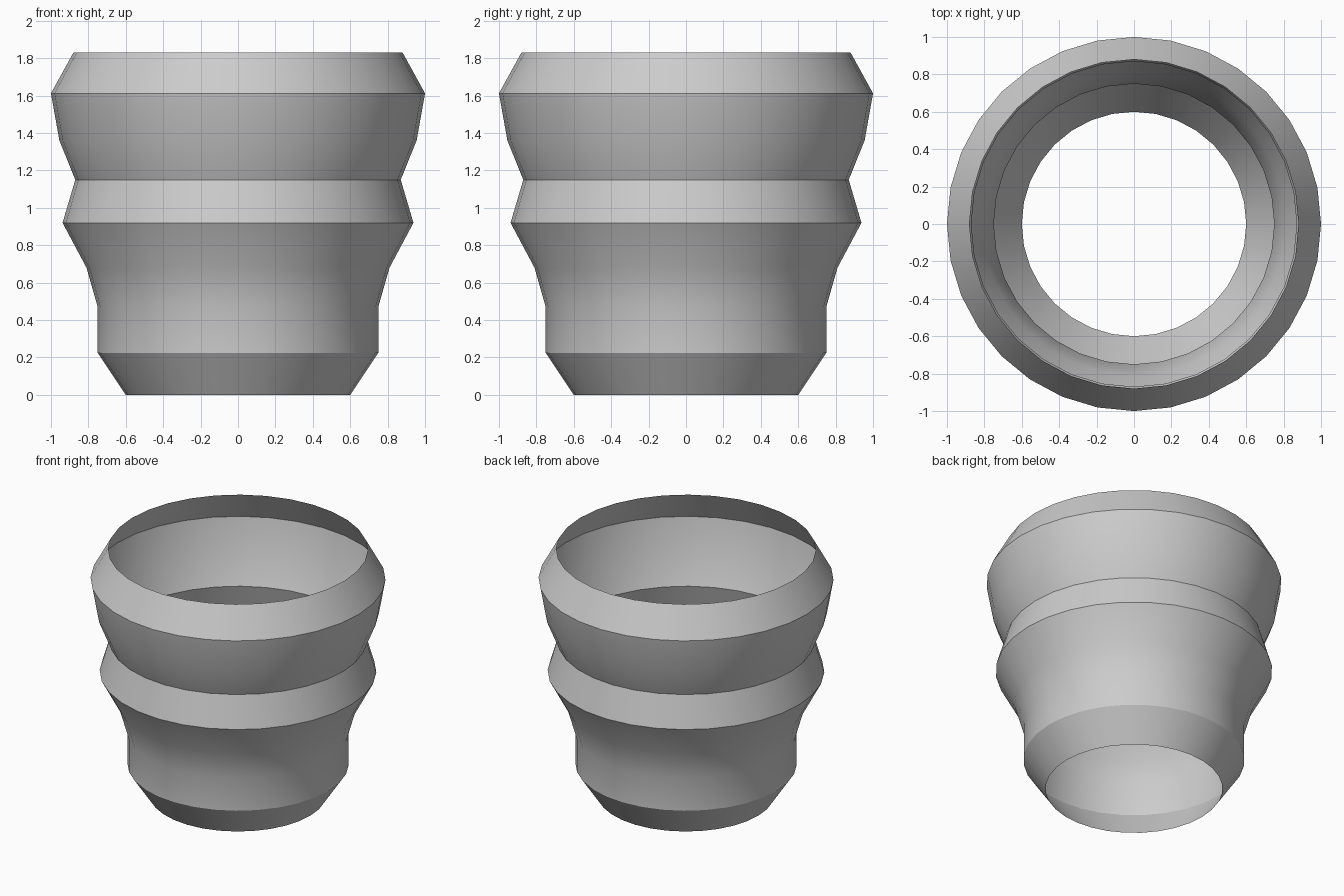
import bpy, bmesh, math

if "Cube" in bpy.data.objects:
    bpy.data.objects.remove(bpy.data.objects["Cube"])

SIDES = 32
# Outer profile from foot to rim: (radius, height)
PROFILE = [(0.60, 0.0), (0.75, 0.225), (0.75, 0.47), (0.81, 0.68), (0.938, 0.92),
           (0.87, 1.15), (0.955, 1.36), (1.0, 1.612), (0.88, 1.83)]

# Open-ended, single-walled pot turned from the profile
bm = bmesh.new()
rings = [[bm.verts.new((r * math.cos(2 * math.pi * i / SIDES),
                        r * math.sin(2 * math.pi * i / SIDES), z))
          for i in range(SIDES)] for r, z in PROFILE]
for low, high in zip(rings, rings[1:]):
    for i in range(SIDES):
        j = (i + 1) % SIDES
        bm.faces.new((low[i], low[j], high[j], high[i]))
mesh = bpy.data.meshes.new("pot_wall")
bm.to_mesh(mesh)
bm.free()

pot = bpy.data.objects.new("pot_wall", mesh)
bpy.context.collection.objects.link(pot)

# Smooth round the wall, sharp at the ridges
bpy.context.view_layer.objects.active = pot
pot.select_set(True)
bpy.ops.object.shade_smooth_by_angle(angle=math.radians(30))
